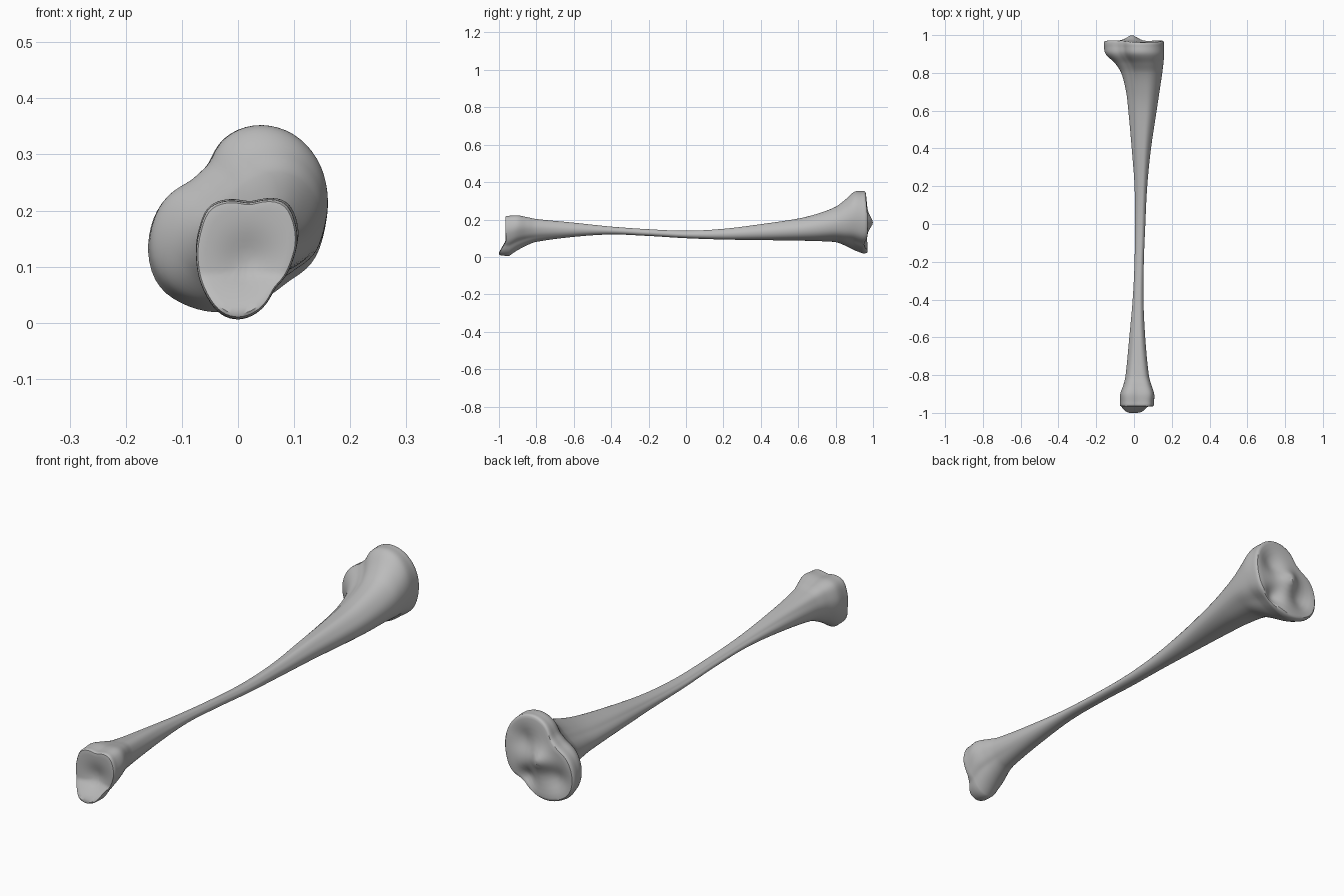
import bpy, bmesh
from math import pi, sin, cos, atan2, hypot, exp

cube = bpy.data.objects.get("Cube")
if cube:
    bpy.data.objects.remove(cube)

N = 72      # points around each ring
STEP = 7    # rings between two stations

# Outlines of the cross-sections, as (x, z) points
LOWER = [(.108, .15), (.1, .19), (.087, .217), (.06, .222), (.02, .212), (-.03, .218),
         (-.055, .207), (-.07, .165), (-.075, .1), (-.06, .05), (-.03, .01), (0, .002),
         (.03, .012), (.065, .06), (.098, .11)]
SHAFT = [(1, -.1), (.8, .55), (.4, 1), (-.1, .85), (-.7, .4), (-1, -.1), (-.85, -.65),
         (-.3, -.97), (.3, -1), (.8, -.7)]
UPPER = [(.16, .23), (.145, .285), (.1, .335), (.04, .352), (0, .343), (-.038, .315),
         (-.048, .28), (-.085, .247), (-.137, .212), (-.16, .15), (-.158, .1), (-.14, .06),
         (-.09, .03), (-.04, .018), (.03, .035), (.09, .075), (.135, .105), (.155, .16)]

# Stations along the bone: y, x low, x high, z low, z high, outline blend
# (-1 lower end, 0 shaft, 1 upper end)
STATIONS = [
    (-.945, -.075, .106, .006, .22, -1), (-.9, -.073, .107, .036, .222, -1),
    (-.85, -.056, .092, .062, .213, -.85), (-.8, -.045, .08, .08, .203, -.6),
    (-.6, -.025, .06, .107, .183, -.15), (-.4, -.007, .05, .12, .162, 0),
    (-.2, .003, .052, .112, .148, 0), (0, .005, .06, .1, .14, 0),
    (.2, .003, .07, .093, .15, 0), (.4, -.012, .09, .09, .175, 0),
    (.6, -.03, .12, .087, .205, .1), (.7, -.042, .135, .084, .23, .25),
    (.8, -.068, .15, .078, .268, .5), (.85, -.1, .156, .06, .305, .75),
    (.9, -.15, .16, .036, .348, 1), (.945, -.16, .159, .019, .352, 1)]


def unit_outline(points):
    """Resample an outline by angle and fit it to a square from -1 to 1."""
    def fit(pts):
        axes = []
        for axis in zip(*pts):
            low, high = min(axis), max(axis)
            axes.append([(2 * v - low - high) / (high - low) for v in axis])
        return list(zip(*axes))

    polar = sorted((atan2(z, x) % (2 * pi), hypot(x, z)) for x, z in fit(points))
    polar = ([(polar[-1][0] - 2 * pi, polar[-1][1])] + polar
             + [(polar[0][0] + 2 * pi, polar[0][1])])
    radii = []
    for i in range(N):
        a = 2 * pi * i / N
        for (a0, r0), (a1, r1) in zip(polar, polar[1:]):
            if a0 <= a <= a1:
                radii.append(r0 + (r1 - r0) * (a - a0) / (a1 - a0))
                break
    for _ in range(3):
        radii = [(radii[i - 1] + 2 * radii[i] + radii[(i + 1) % N]) / 4 for i in range(N)]
    return fit([(r * cos(2 * pi * i / N), r * sin(2 * pi * i / N))
                for i, r in enumerate(radii)])


lower, shaft, upper = map(unit_outline, (LOWER, SHAFT, UPPER))


def ring_points(station):
    y, x0, x1, z0, z1, blend = station
    end = upper if blend > 0 else lower
    k = min(1, abs(blend))
    return [((x0 + x1) / 2 + (x1 - x0) / 2 * (s[0] + (e[0] - s[0]) * k), y,
             (z0 + z1) / 2 + (z1 - z0) / 2 * (s[1] + (e[1] - s[1]) * k))
            for s, e in zip(shaft, end)]


def between(i, t):
    """Smooth in-between station using slopes of the neighbours."""
    a, b = STATIONS[i], STATIONS[i + 1]
    p, q = STATIONS[max(i - 1, 0)], STATIONS[min(i + 2, len(STATIONS) - 1)]
    h = b[0] - a[0]
    out = [a[0] + h * t]
    for c in range(1, 6):
        m0 = (b[c] - p[c]) / (b[0] - p[0]) * h
        m1 = (q[c] - a[c]) / (q[0] - a[0]) * h
        d = b[c] - a[c]
        out.append(a[c] + t * (m0 + t * (3 * d - 2 * m0 - m1 + t * (m0 + m1 - 2 * d))))
    return out


def bump(x, z, cx, cz, size):
    return exp(-((x - cx) ** 2 + (z - cz) ** 2) / size ** 2)


def ankle_face(x, z):
    """Hollow joint face with a projecting lower knob."""
    knob = max(0, min(1, (.085 - z) / .06))
    return -.966 - .034 * knob + .018 * bump(x, z, .02, .11, .05)


def knee_face(x, z):
    """Two shallow dishes either side of a raised centre."""
    return (.972 - .1 * max(0, z - .24) + .028 * bump(x, z, -.01, .185, .04)
            - .022 * bump(x, z, .07, .24, .05) - .022 * bump(x, z, -.08, .12, .05)
            - .03 * bump(x, z, .06, .09, .04))


bm = bmesh.new()


def bridge(a, b):
    for i in range(N):
        j = (i + 1) % N
        bm.faces.new((a[i], a[j], b[j], b[i]))


def cap(ring, face):
    """Close an end with shrinking rings that follow the joint face."""
    cx = sum(v.co.x for v in ring) / N
    cz = sum(v.co.z for v in ring) / N
    rim, last = [v.co.copy() for v in ring], ring
    for scale, depth in ((1, .4), (.99, .75), (.96, .95), (.91, 1), (.8, 1), (.68, 1),
                         (.55, 1), (.42, 1), (.3, 1), (.18, 1), (.08, 1)):
        new = []
        for p in rim:
            x, z = cx + (p.x - cx) * scale, cz + (p.z - cz) * scale
            new.append(bm.verts.new((x, p.y + (face(x, z) - p.y) * depth, z)))
        bridge(last, new)
        last = new
    bm.faces.new(last)


# Shaft and flared ends
stations = [between(i, t / STEP) for i in range(len(STATIONS) - 1) for t in range(STEP)]
stations.append(STATIONS[-1])
rings = [[bm.verts.new(p) for p in ring_points(s)] for s in stations]
for a, b in zip(rings, rings[1:]):
    bridge(a, b)

# Joint faces
cap(rings[0], ankle_face)
cap(rings[-1], knee_face)
bmesh.ops.recalc_face_normals(bm, faces=bm.faces[:])

mesh = bpy.data.meshes.new("shin_bone")
bm.to_mesh(mesh)
bm.free()
bone = bpy.data.objects.new("shin_bone", mesh)
bpy.context.collection.objects.link(bone)

# Single grey colour
grey = bpy.data.materials.new("bone_grey")
grey.use_nodes = True
grey.diffuse_color = (.5, .5, .5, 1)
grey.node_tree.nodes["Principled BSDF"].inputs["Base Color"].default_value = (.5, .5, .5, 1)
mesh.materials.append(grey)

bpy.ops.object.select_all(action='DESELECT')
bone.select_set(True)
bpy.context.view_layer.objects.active = bone
bpy.ops.object.shade_smooth_by_angle(angle=.7)
